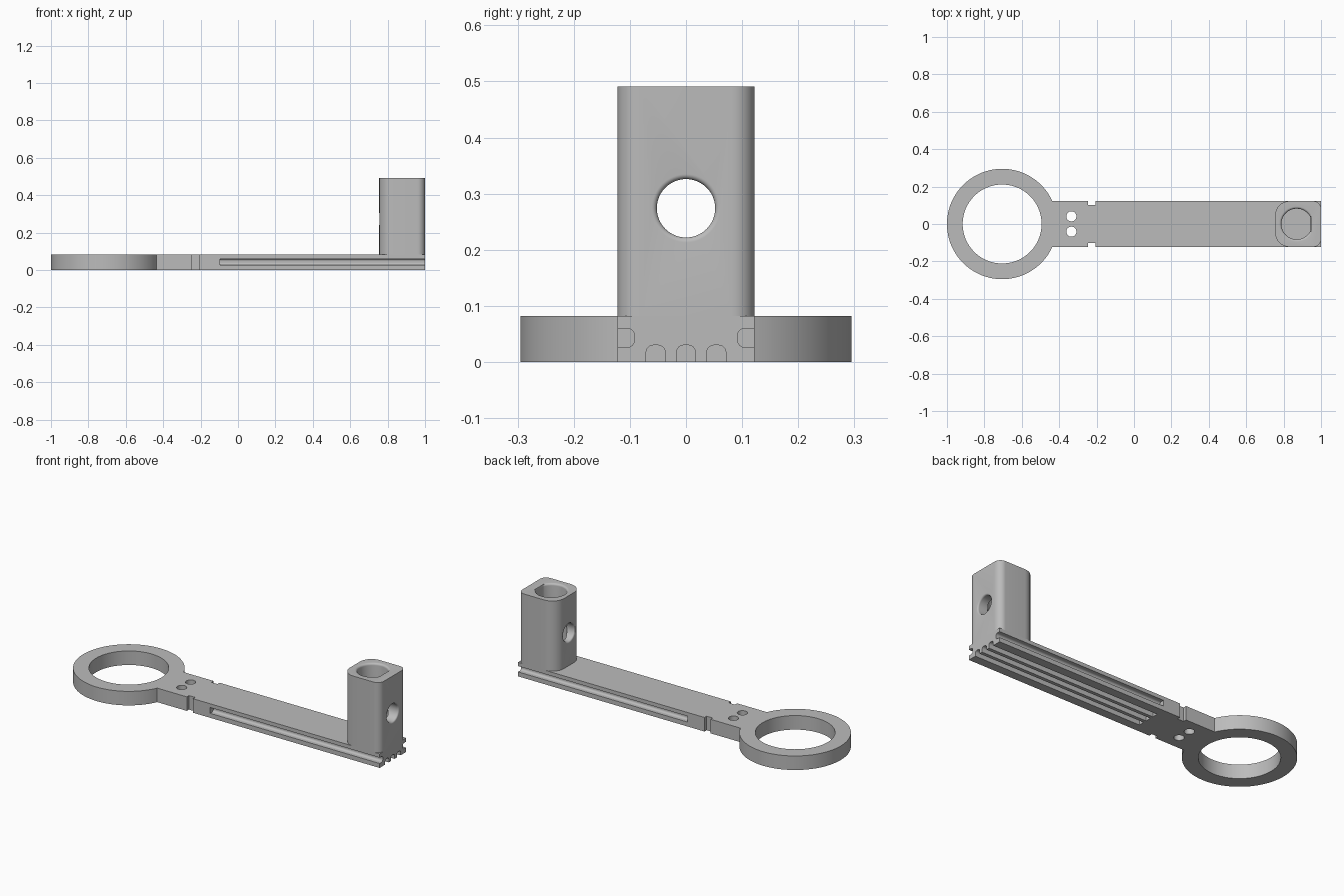
import bpy, bmesh, math
from mathutils import Matrix

if "Cube" in bpy.data.objects:
    bpy.data.objects.remove(bpy.data.objects["Cube"])

gray = bpy.data.materials.new("plain gray")
gray.use_nodes = True
gray.diffuse_color = (0.5, 0.5, 0.5, 1)
gray.node_tree.nodes["Principled BSDF"].inputs["Base Color"].default_value = (0.5, 0.5, 0.5, 1)

THICK, HALF = 0.082, 0.122
RING_X, RING_R, RING_BORE = -0.705, 0.295, 0.211
POST_X, TOP = 0.755, 0.491
UP = Matrix.Identity(3)
ALONG_X = Matrix(((0, 0, 1), (1, 0, 0), (0, 1, 0)))   # profile in y, z; depth in x


def arc(cx, cy, r, start, end, n):
    angles = [math.radians(start + (end - start) * i / n) for i in range(n + 1)]
    return [(cx + r * math.cos(a), cy + r * math.sin(a)) for a in angles]


def add_object(name, bm):
    bmesh.ops.recalc_face_normals(bm, faces=bm.faces)
    mesh = bpy.data.meshes.new(name)
    bm.to_mesh(mesh)
    bm.free()
    mesh.materials.append(gray)
    obj = bpy.data.objects.new(name, mesh)
    bpy.context.collection.objects.link(obj)
    return obj


def loft(name, sections, axes=UP):
    """Solid through matching outlines, given as (outline, depth) pairs."""
    bm = bmesh.new()
    rows = [[bm.verts.new(axes @ Matrix.Translation((0, 0, d)).translation + axes.col[0] * u + axes.col[1] * v)
             for u, v in outline] for outline, d in sections]
    for low, high in zip(rows, rows[1:]):
        for i in range(len(low)):
            j = (i + 1) % len(low)
            bm.faces.new((low[i], low[j], high[j], high[i]))
    bm.faces.new(rows[0])
    bm.faces.new(rows[-1])
    return add_object(name, bm)


def prism(name, outline, start, end, axes=UP):
    return loft(name, [(outline, start), (outline, end)], axes)


def circle(x, y, r, n=64):
    return arc(x, y, r, 0, 360, n)[:-1]


def cut(target, cutters):
    for cutter in cutters:
        mod = target.modifiers.new("cut", "BOOLEAN")
        mod.operation, mod.solver, mod.object = "DIFFERENCE", "EXACT", cutter
    bpy.context.view_layer.update()
    mesh = bpy.data.meshes.new_from_object(
        target.evaluated_get(bpy.context.evaluated_depsgraph_get()))
    target.modifiers.clear()
    target.data = mesh
    for cutter in cutters:
        bpy.data.objects.remove(cutter)


def smooth(obj):
    bpy.ops.object.select_all(action="DESELECT")
    obj.select_set(True)
    bpy.context.view_layer.objects.active = obj
    bpy.ops.object.shade_smooth_by_angle(angle=math.radians(30))


# Ring and notched arm share one outline
join = math.degrees(math.asin(HALF / RING_R))
side = [(-0.245, HALF), (-0.245, HALF - 0.02), (-0.205, HALF - 0.02), (-0.205, HALF), (1, HALF)]
outline = arc(RING_X, 0, RING_R, join, 360 - join, 110)
outline += [(x, -y) for x, y in side] + side[::-1]
arm = prism("ring_and_arm", outline, 0, THICK)

# Ring bore and the two small holes
cutters = [prism("ring_bore", circle(RING_X, 0, RING_BORE, 110), -0.1, 0.2)]
for y in (-0.041, 0.041):
    cutters.append(prism("small_hole", circle(-0.335, y, 0.027, 40), -0.1, 0.2))


# Round-cornered grooves along the underside and both edges
def groove(place):
    r, w, depth = 0.013, 0.017, 0.03
    u_shape = [(-w, -0.02), (w, -0.02)]
    u_shape += arc(w - r, depth - r, r, 0, 90, 8) + arc(r - w, depth - r, r, 90, 180, 8)
    return prism("groove", [place(u, v) for u, v in u_shape], -0.095, 1.1, ALONG_X)


for y in (-0.054, 0, 0.054):
    cutters.append(groove(lambda u, v: (y + u, v)))
for s in (-1, 1):
    cutters.append(groove(lambda u, v: (s * (HALF - v), 0.043 + u)))
cut(arm, cutters)
smooth(arm)

# Upright post with large corner radii inward and small ones at the end
big, small = 0.075, 0.04
corners = ((1 - small, HALF - small, small, 0), (POST_X + big, HALF - big, big, 90),
           (POST_X + big, big - HALF, big, 180), (1 - small, small - HALF, small, 270))
footprint = []
for x, y, r, start in corners:
    footprint += arc(x, y, r, start, start + 90, 12)
post = prism("post", footprint, THICK, TOP)


# D-shaped socket with a flared mouth
def d_shape(grow):
    r = 0.082 + grow
    a = math.degrees(math.acos((0.075 + grow * 0.2) / r))
    return arc(0.87, 0, r, a, 360 - a, 64)


flare = 0.012
mouth = [(d_shape(0), 0), (d_shape(0), TOP - flare)]
for i in range(1, 7):
    t = math.radians(15 * i)
    mouth.append((d_shape(flare * (1 - math.cos(t))), TOP - flare * (1 - math.sin(t))))
mouth.append((d_shape(flare), TOP + 0.05))

# Cross hole with rounded rims on both faces
lip = 0.009
rims = []
for i in range(7):
    t = math.radians(15 * i)
    rims.append((0.052 + lip * (1 - math.cos(t)), lip * (1 - math.sin(t))))
hole = [(circle(0, 0.274, r), POST_X + d) for r, d in rims[::-1]]
hole += [(circle(0, 0.274, r), 1 - d) for r, d in rims]
hole = [(hole[0][0], POST_X - 0.1)] + hole + [(hole[-1][0], 1.1)]
cut(post, [loft("socket", mouth), loft("cross_hole", hole, ALONG_X)])
smooth(post)
